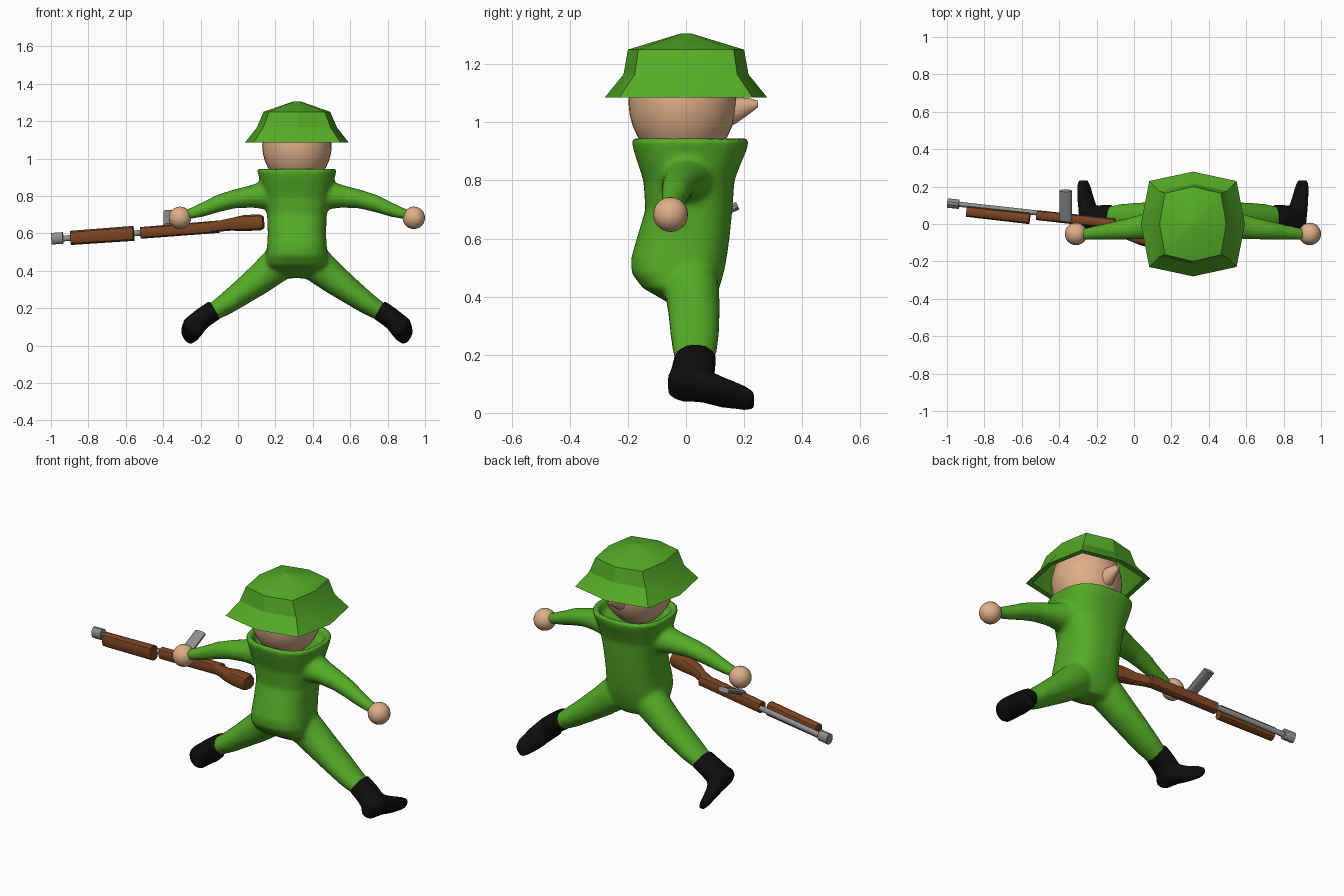
import bpy, bmesh, math
from mathutils import Vector, Matrix

CX = 0.315  # centre line of the figure


def material(name, rgb):
    m = bpy.data.materials.new(name)
    m.diffuse_color = (*rgb, 1)
    return m


GREEN = material("uniform green", (0.09, 0.41, 0.02))
SKIN = material("skin", (0.73, 0.43, 0.25))
BLACK = material("boot black", (0.004, 0.004, 0.004))
BROWN = material("wood brown", (0.20, 0.058, 0.016))
GREY = material("metal grey", (0.28, 0.28, 0.28))

X, Y, Z = Vector((1, 0, 0)), Vector((0, 1, 0)), Vector((0, 0, 1))


def loft(bm, rings, u, v, n=20, power=2.0):
    """Closed skin through rings of (centre, radius along u, radius along v)."""
    loops = []
    for c, ru, rv in rings:
        loop = []
        for i in range(n):
            a = 2 * math.pi * (i + 0.5) / n
            ca, sa = math.cos(a), math.sin(a)
            pu = math.copysign(abs(ca) ** (2 / power), ca)
            pv = math.copysign(abs(sa) ** (2 / power), sa)
            loop.append(bm.verts.new(Vector(c) + u * ru * pu + v * rv * pv))
        loops.append(loop)
    faces = [bm.faces.new(loops[0]), bm.faces.new(loops[-1])]
    for a, b in zip(loops, loops[1:]):
        for i in range(n):
            j = (i + 1) % n
            faces.append(bm.faces.new((a[i], a[j], b[j], b[i])))
    bmesh.ops.recalc_face_normals(bm, faces=faces)


def finish(bm, name, mat, angle=40, voxel=0, smooth=4):
    me = bpy.data.meshes.new(name)
    bm.to_mesh(me)
    bm.free()
    me.materials.append(mat)
    ob = bpy.data.objects.new(name, me)
    bpy.context.collection.objects.link(ob)
    bpy.ops.object.select_all(action='DESELECT')
    ob.select_set(True)
    bpy.context.view_layer.objects.active = ob
    if voxel:  # melt overlapping limbs into one smooth skin
        r = ob.modifiers.new("melt", 'REMESH')
        r.mode, r.voxel_size = 'VOXEL', voxel
        s = ob.modifiers.new("soften", 'SMOOTH')
        s.factor, s.iterations = 0.5, smooth
        bpy.ops.object.modifier_apply(modifier="melt")
        bpy.ops.object.modifier_apply(modifier="soften")
    bpy.ops.object.shade_smooth_by_angle(angle=math.radians(angle))
    return ob


def ball(name, c, r, mat, seg=24):
    bm = bmesh.new()
    bmesh.ops.create_uvsphere(bm, u_segments=seg, v_segments=seg // 2, radius=1)
    bmesh.ops.transform(bm, matrix=Matrix.Translation(c) @ Matrix.Diagonal((*r, 1)), verts=bm.verts)
    return finish(bm, name, mat, 60)


# Uniform: torso with hollow collar (z, y min, y max, half width)
torso = [(0.36, -0.03, 0.08, 0.07), (0.39, -0.08, 0.10, 0.13), (0.43, -0.15, 0.115, 0.165),
         (0.48, -0.187, 0.13, 0.165), (0.53, -0.19, 0.14, 0.16), (0.60, -0.17, 0.15, 0.156),
         (0.70, -0.14, 0.16, 0.16), (0.80, -0.147, 0.167, 0.18), (0.86, -0.167, 0.19, 0.195),
         (0.90, -0.18, 0.208, 0.203), (0.947, -0.19, 0.22, 0.216),
         (0.947, -0.16, 0.19, 0.186), (0.89, -0.14, 0.17, 0.166)]
bm = bmesh.new()
loft(bm, [((CX, (a + b) / 2, z), w, (b - a) / 2) for z, a, b, w in torso], X, Y, 28, 2.6)

# Arms and legs (offset from centre line, y, z, thickness, depth)
arm = [(0.08, 0.0, 0.80, 0.07, 0.08), (0.18, 0.0, 0.80, 0.075, 0.085), (0.25, -0.01, 0.795, 0.06, 0.07),
       (0.34, -0.025, 0.782, 0.05, 0.058), (0.42, -0.035, 0.76, 0.046, 0.05),
       (0.50, -0.045, 0.728, 0.038, 0.04), (0.60, -0.055, 0.695, 0.026, 0.03)]
leg = [(0.03, 0.0, 0.48, 0.09, 0.09), (0.11, 0.02, 0.43, 0.095, 0.095), (0.20, 0.027, 0.355, 0.082, 0.09),
       (0.30, 0.03, 0.28, 0.068, 0.085), (0.38, 0.03, 0.222, 0.058, 0.078), (0.47, 0.03, 0.165, 0.045, 0.06)]
for s in (1, -1):
    for limb, tilt in ((arm, (0.25, 0.97)), (leg, (0.56, 0.83))):
        loft(bm, [((CX + s * d, y, z), t, w) for d, y, z, t, w in limb],
             Vector((s * tilt[0], 0, tilt[1])), Y)
finish(bm, "uniform", GREEN, 60, 0.013)

# Boots: shaft along the leg, foot pointing to +y
shaft = [(0.437, 0.032, 0.193, 0.056, 0.072), (0.50, 0.025, 0.15, 0.056, 0.076),
         (0.55, 0.015, 0.105, 0.06, 0.08), (0.575, 0.012, 0.085, 0.06, 0.075)]
foot = [(0.55, -0.06, 0.1, 0.04, 0.025), (0.55, -0.03, 0.1, 0.058, 0.045), (0.555, 0.06, 0.095, 0.06, 0.05),
        (0.57, 0.12, 0.073, 0.058, 0.036), (0.583, 0.20, 0.052, 0.047, 0.026), (0.587, 0.234, 0.042, 0.034, 0.018)]
for s, side in ((1, "right"), (-1, "left")):
    bm = bmesh.new()
    across, along = Vector((s * 0.56, 0, 0.83)), Vector((s * 0.83, 0, -0.56))
    loft(bm, [((CX + s * d, y, z), t, w) for d, y, z, t, w in shaft], across, Y)
    loft(bm, [((CX + s * d, y, z), t, w) for d, y, z, t, w in foot], across, along, 20, 2.5)
    finish(bm, side + "_boot", BLACK, 60, 0.01, 3)
    ball(side + "_hand", (CX + s * 0.625, -0.053, 0.683), (0.06, 0.06, 0.06), SKIN)

# Head and nose
ball("head", (CX, -0.012, 1.07), (0.186, 0.186, 0.215), SKIN, 32)
bm = bmesh.new()
loft(bm, [((CX, 0.13, 1.035), 0.05, 0.06), ((CX, 0.17, 1.04), 0.04, 0.047),
          ((CX, 0.215, 1.055), 0.024, 0.03), ((CX, 0.247, 1.063), 0.009, 0.012)], X, Z, 12)
finish(bm, "nose", SKIN, 50)

# Helmet: eight-sided shell, outside then inside (x radius, y radius, z)
shell = [(0.02, 0.02, 1.305), (0.178, 0.2, 1.25), (0.215, 0.215, 1.165), (0.278, 0.28, 1.085),
         (0.25, 0.25, 1.085), (0.195, 0.195, 1.16), (0.16, 0.18, 1.235)]
outline = [(1, 0), (0.84, 0.82), (0, 1), (-0.84, 0.82), (-1, 0), (-0.84, -0.82), (0, -1), (0.84, -0.82)]
bm = bmesh.new()
loops = [[bm.verts.new((CX + px * rx, py * ry, z)) for px, py in outline] for rx, ry, z in shell]
for a, b in zip(loops, loops[1:]):
    for i in range(8):
        j = (i + 1) % 8
        bm.faces.new((a[i], a[j], b[j], b[i]))
bm.faces.new(loops[0])
bm.faces.new(loops[-1])
bmesh.ops.recalc_face_normals(bm, faces=bm.faces)
finish(bm, "helmet", GREEN, 25)

# Rifle, built along its own axis
gx = Vector((1, -0.11, 0.072)).normalized()
gy = Vector((0.11, 1, 0)).normalized()
gz = gx.cross(gy)
G0 = Vector((-0.52, 0.0475, 0.6025))


def rod(name, rings, mat, n=12, power=2.6):
    """Rings are (along, side, up, side radius, up radius)."""
    bm = bmesh.new()
    loft(bm, [(G0 + gx * a + gy * s + gz * h, rs, rh) for a, s, h, rs, rh in rings], gy, gz, n, power)
    return finish(bm, name, mat, 35)


rod("barrel", [(-0.43, 0.012, 0, 0.014, 0.016), (0.05, 0.012, 0, 0.014, 0.016)], GREY, 12, 2)
rod("muzzle", [(-0.482, 0.012, 0.003, 0.026, 0.032), (-0.42, 0.012, 0.003, 0.026, 0.032)], GREY, 12, 2)
rod("handguard", [(-0.375, -0.022, 0, 0.029, 0.039), (-0.036, -0.022, 0, 0.031, 0.041)], BROWN)
rod("stock", [(0, 0, 0, 0.027, 0.032), (0.42, 0, 0.003, 0.029, 0.034)], BROWN)
rod("butt", [(0.36, 0.0, 0.004, 0.026, 0.03), (0.43, -0.02, 0.006, 0.026, 0.03),
             (0.49, -0.045, 0.01, 0.032, 0.034), (0.57, -0.058, 0.012, 0.042, 0.044),
             (0.65, -0.066, 0.01, 0.045, 0.044), (0.67, -0.068, 0.009, 0.04, 0.034)], BROWN)

# Magazine pointing forward and slightly up
bm = bmesh.new()
loft(bm, [((-0.365, 0.02, 0.64), 0.033, 0.014), ((-0.365, 0.178, 0.713), 0.033, 0.014)],
     X, Vector((0, -0.42, 0.91)), 16, 3)
finish(bm, "magazine", GREY, 35)
